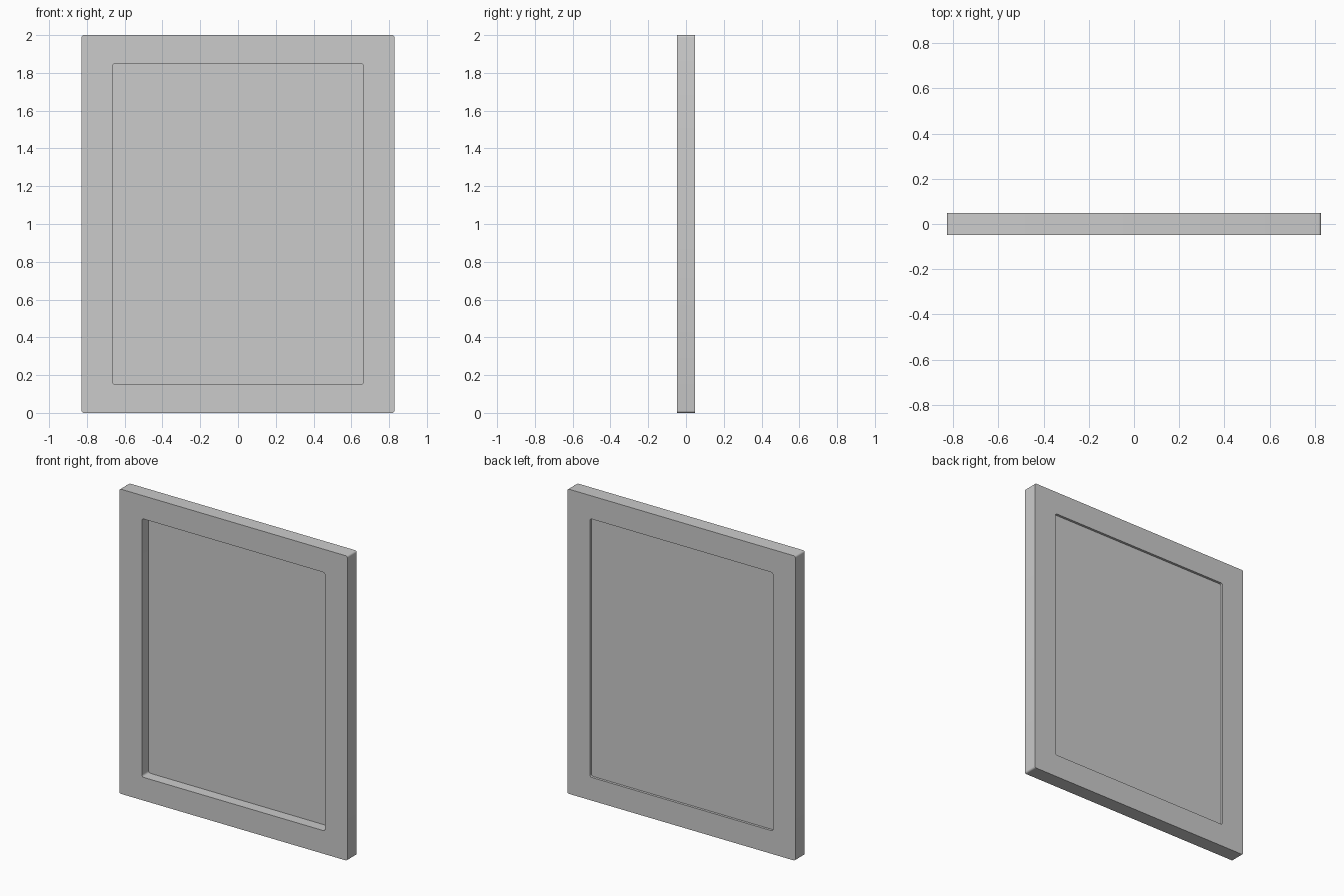
import bpy, bmesh, math

if "Cube" in bpy.data.objects:
    bpy.data.objects.remove(bpy.data.objects["Cube"])

HALF_T = 0.048           # half thickness of the frame
CZ = 1.0                 # centre height


def rounded_rect(hw, hh, r, seg=4):
    """Outline of a rounded rectangle in the xz plane."""
    pts = []
    for i, (sx, sz) in enumerate([(1, 1), (-1, 1), (-1, -1), (1, -1)]):
        for k in range(seg + 1):
            a = math.pi / 2 * (i + k / seg)
            pts.append((sx * (hw - r) + r * math.cos(a),
                        CZ + sz * (hh - r) + r * math.sin(a)))
    return pts


def finish(name, bm):
    bmesh.ops.recalc_face_normals(bm, faces=bm.faces)
    me = bpy.data.meshes.new(name)
    bm.to_mesh(me)
    bm.free()
    ob = bpy.data.objects.new(name, me)
    bpy.context.collection.objects.link(ob)
    bpy.context.view_layer.objects.active = ob
    ob.select_set(True)
    bpy.ops.object.shade_smooth_by_angle(angle=math.radians(30))
    ob.select_set(False)


outer = rounded_rect(0.828, 1.0, 0.012)
inner = rounded_rect(0.665, 0.848, 0.014)

# Frame: four outlines joined into a closed ring
bm = bmesh.new()
loops = [[bm.verts.new((x, y, z)) for x, z in pts]
         for pts, y in ((outer, -HALF_T), (outer, HALF_T),
                        (inner, HALF_T), (inner, -HALF_T))]
for i in range(4):
    a, b = loops[i], loops[(i + 1) % 4]
    n = len(a)
    for k in range(n):
        j = (k + 1) % n
        bm.faces.new((a[k], a[j], b[j], b[k]))
finish("frame", bm)

# Panel: thin sheet set deep from the front and shallow from the back
bm = bmesh.new()
face = bm.faces.new([bm.verts.new((x, 0.022, z)) for x, z in inner])
ext = bmesh.ops.extrude_face_region(bm, geom=[face], use_keep_orig=True)
verts = [v for v in ext["geom"] if isinstance(v, bmesh.types.BMVert)]
bmesh.ops.translate(bm, vec=(0, 0.01, 0), verts=verts)
finish("panel", bm)
